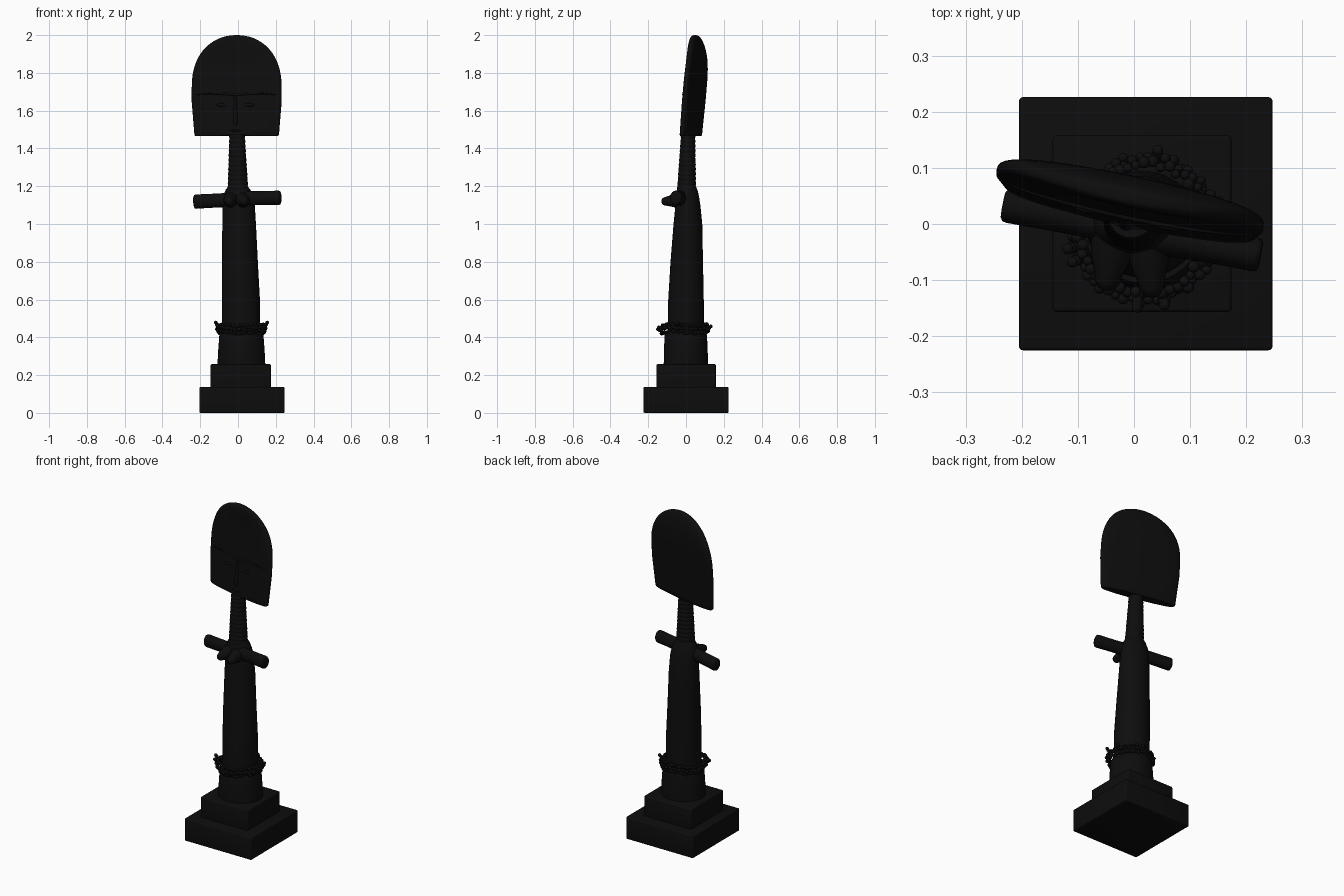
import bpy, bmesh, math, random
from mathutils import Matrix, Vector

if "Cube" in bpy.data.objects:
    bpy.data.objects.remove(bpy.data.objects["Cube"])

random.seed(4)
black = bpy.data.materials.new("blackened wood")
black.diffuse_color = (0.004, 0.004, 0.004, 1)
black.use_nodes = True
black.node_tree.nodes["Principled BSDF"].inputs["Base Color"].default_value = black.diffuse_color
YAW = math.radians(-12)


def finish(name, bm, angle=40):
    bmesh.ops.recalc_face_normals(bm, faces=bm.faces)
    me = bpy.data.meshes.new(name)
    bm.to_mesh(me)
    bm.free()
    ob = bpy.data.objects.new(name, me)
    bpy.context.collection.objects.link(ob)
    me.materials.append(black)
    bpy.ops.object.select_all(action='DESELECT')
    ob.select_set(True)
    bpy.context.view_layer.objects.active = ob
    bpy.ops.object.shade_smooth_by_angle(angle=math.radians(angle))
    return ob


def skin(bm, loops):
    """Bridge equal vertex loops and cap both ends."""
    n = len(loops[0])
    vs = [[bm.verts.new(p) for p in lp] for lp in loops]
    for a, b in zip(vs, vs[1:]):
        for i in range(n):
            j = (i + 1) % n
            bm.faces.new((a[i], a[j], b[j], b[i]))
    bm.faces.new(vs[0][::-1])
    bm.faces.new(vs[-1])


def column(name, rings, n=48, power=1.0, yaw=0.0):
    """Loft of level rings given as (z, centre x, centre y, radius x, radius y)."""
    loops = []
    rot = Matrix.Rotation(yaw, 3, 'Z')
    for z, cx, cy, rx, ry in rings:
        lp = []
        for i in range(n):
            a = 2 * math.pi * i / n
            s = math.sin(a)
            v = math.copysign(abs(s) ** power, s)
            lp.append(Vector((cx, cy, z)) + rot @ Vector((rx * math.cos(a), ry * v, 0)))
        loops.append(lp)
    bm = bmesh.new()
    skin(bm, loops)
    return finish(name, bm)


def tube(name, pts, radii, flat=1.0, n=20):
    """Tube through pts; flat scales the width against the height."""
    pts = [Vector(p) for p in pts]
    loops = []
    for k, p in enumerate(pts):
        d = (pts[min(k + 1, len(pts) - 1)] - pts[max(k - 1, 0)]).normalized()
        up = Vector((0, 0, 1)) if abs(d.z) < 0.8 else Vector((0, 1, 0))
        side = d.cross(up).normalized()
        up = side.cross(d)
        loops.append([p + radii[k] * (flat * math.cos(a) * side + math.sin(a) * up)
                      for a in (2 * math.pi * i / n for i in range(n))])
    bm = bmesh.new()
    skin(bm, loops)
    return finish(name, bm, 50)


def block(name, x0, x1, y0, y1, z0, z1):
    bm = bmesh.new()
    bmesh.ops.create_cube(bm, size=1)
    for v in bm.verts:
        v.co = ((x0 + x1) / 2 + v.co.x * (x1 - x0), (y0 + y1) / 2 + v.co.y * (y1 - y0),
                (z0 + z1) / 2 + v.co.z * (z1 - z0))
    bmesh.ops.bevel(bm, geom=bm.edges[:], offset=0.007, segments=3, profile=0.5, affect='EDGES')
    return finish(name, bm)


# stepped plinth
block("lower_plinth", -0.205, 0.247, -0.225, 0.226, 0.0, 0.137)
block("upper_plinth", -0.145, 0.174, -0.157, 0.158, 0.125, 0.258)

# foot drum and tapering body
column("foot_drum", [(0.25, 0.018, -0.001, 0.127, 0.117), (0.33, 0.018, -0.001, 0.123, 0.116),
                     (0.41, 0.018, -0.001, 0.117, 0.112), (0.435, 0.017, 0, 0.108, 0.105)])
column("body", [(0.40, 0.017, -0.001, 0.10, 0.095), (0.6, 0.015, 0.0, 0.101, 0.094),
                (0.8, 0.010, 0.004, 0.095, 0.086), (1.0, 0.006, 0.010, 0.089, 0.076),
                (1.1, 0.004, 0.010, 0.085, 0.066), (1.15, 0.001, 0.008, 0.078, 0.060),
                (1.18, 0.0, 0.007, 0.066, 0.054), (1.20, 0.0, 0.005, 0.052, 0.047)])

# ringed neck
neck = []
for i in range(12 * 6 + 1):
    t = i / 72
    r = 0.054 - 0.014 * t + 0.003 * (abs(math.sin(math.pi * 12 * t)) - 0.5)
    neck.append((1.18 + 0.295 * t, -0.005 * t, 0.003 + 0.008 * t, r, r * 0.92))
column("ringed_neck", neck, n=32)


# flat leaning head
def head_width(z):
    if z < 1.72:
        return 0.228 + 0.015 * min(1, (z - 1.465) / 0.18)
    return 0.243 * max(1e-5, 1 - min(1, (z - 1.72) / 0.28) ** 2.3) ** 0.476


def head_ring(z):
    w = head_width(z)
    if z < 1.8:
        cy = 0.025 + 0.029 * (z - 1.465) / 0.335
    else:
        cy = 0.054 + 0.006 * math.sin((z - 1.8) / 0.2 * math.pi) - 0.006 * (z - 1.8) / 0.2
    return (z, -0.007, cy, w, 0.031 * (w / 0.243) ** 0.5)


def on_face(u, z, lift=0.0):
    """Point on the front of the head."""
    _, cx, cy, w, ry = head_ring(z)
    v = -ry * max(0, 1 - (u / w) ** 2) ** 0.35 - lift
    return Vector((cx, cy, z)) + Matrix.Rotation(YAW, 3, 'Z') @ Vector((u, v, 0))


b = head_ring(1.465)
rings = [(1.465, b[1], b[2], b[3] - 0.006, b[4] - 0.005)]
rings += [head_ring(1.471 + 0.249 * i / 10) for i in range(11)]
rings += [head_ring(1.72 + 0.28 * math.sin(math.pi / 2 * i / 18)) for i in range(1, 19)]
column("flat_head", rings, n=72, power=0.7, yaw=YAW)

# face: brow ridge, nose, eyes, mouth
us = [-0.22 + 0.44 * i / 24 for i in range(25)]
tube("brow_ridge", [on_face(u, 1.684 + 0.008 * math.sin(abs(u) / 0.22 * math.pi)) for u in us],
     [0.002 + 0.005 * math.cos(u / 0.22 * math.pi / 2) for u in us], n=10)
tube("nose", [on_face(0, z) for z in (1.69, 1.64, 1.57, 1.535, 1.522)],
     [0.006, 0.008, 0.011, 0.014, 0.008], n=14)
tube("mouth", [on_face(u, 1.495) for u in (-0.03, -0.015, 0, 0.015, 0.03)],
     [0.002, 0.005, 0.006, 0.005, 0.002], n=10)
for side, label in ((-1, "left"), (1, "right")):
    tube(label + "_eye", [on_face(side * (0.075 + d), 1.63) for d in (-0.028, -0.014, 0, 0.014, 0.028)],
         [0.001, 0.008, 0.010, 0.008, 0.001], flat=0.6, n=12)

# stub arms
for label, inner, outer in (("left", (0, -0.010, 1.13), (-0.233, 0.034, 1.118)),
                            ("right", (0, -0.016, 1.135), (0.226, -0.056, 1.139))):
    a, c = Vector(inner), Vector(outer)
    tube(label + "_arm", [a.lerp(c, t) for t in (0, 0.4, 0.7, 0.95, 0.985, 1)],
         [0.040, 0.037, 0.037, 0.038, 0.036, 0.029], flat=0.8, n=28)

# breasts
for label, x, y in (("left", -0.05, -0.118), ("right", 0.033, -0.130)):
    a, c = Vector((x * 0.7, -0.02, 1.128)), Vector((x, y, 1.118))
    tube(label + "_breast", [a.lerp(c, t) for t in (0, 0.4, 0.65, 0.85, 0.96, 1)],
         [0.042, 0.036, 0.027, 0.022, 0.016, 0.006], n=20)

# strands of beads at the waist
bm = bmesh.new()


def bead(x, y, z, r):
    bmesh.ops.create_icosphere(bm, subdivisions=2, radius=r, matrix=Matrix.Translation((x, y, z)))


for radius, z, count in ((0.121, 0.428, 50), (0.128, 0.446, 54), (0.116, 0.464, 48)):
    for i in range(count):
        a = 2 * math.pi * i / count
        rr = radius + random.uniform(-0.005, 0.005)
        bead(0.018 + rr * math.cos(a), -0.008 + rr * math.sin(a),
             z + random.uniform(-0.005, 0.005) - 0.005 * math.sin(3 * a), random.uniform(0.008, 0.011))
# loose knots of beads
for deg, dz in ((195, 0.035), (205, 0.02), (345, 0.035), (20, 0.025), (265, 0.0), (285, 0.01), (80, 0.015)):
    a = math.radians(deg)
    for k in range(4):
        rr = 0.123 + 0.006 * k
        bead(0.018 + rr * math.cos(a), -0.008 + rr * math.sin(a), 0.443 + dz * (k + 1) / 4, 0.010)
finish("waist_beads", bm, 60)
